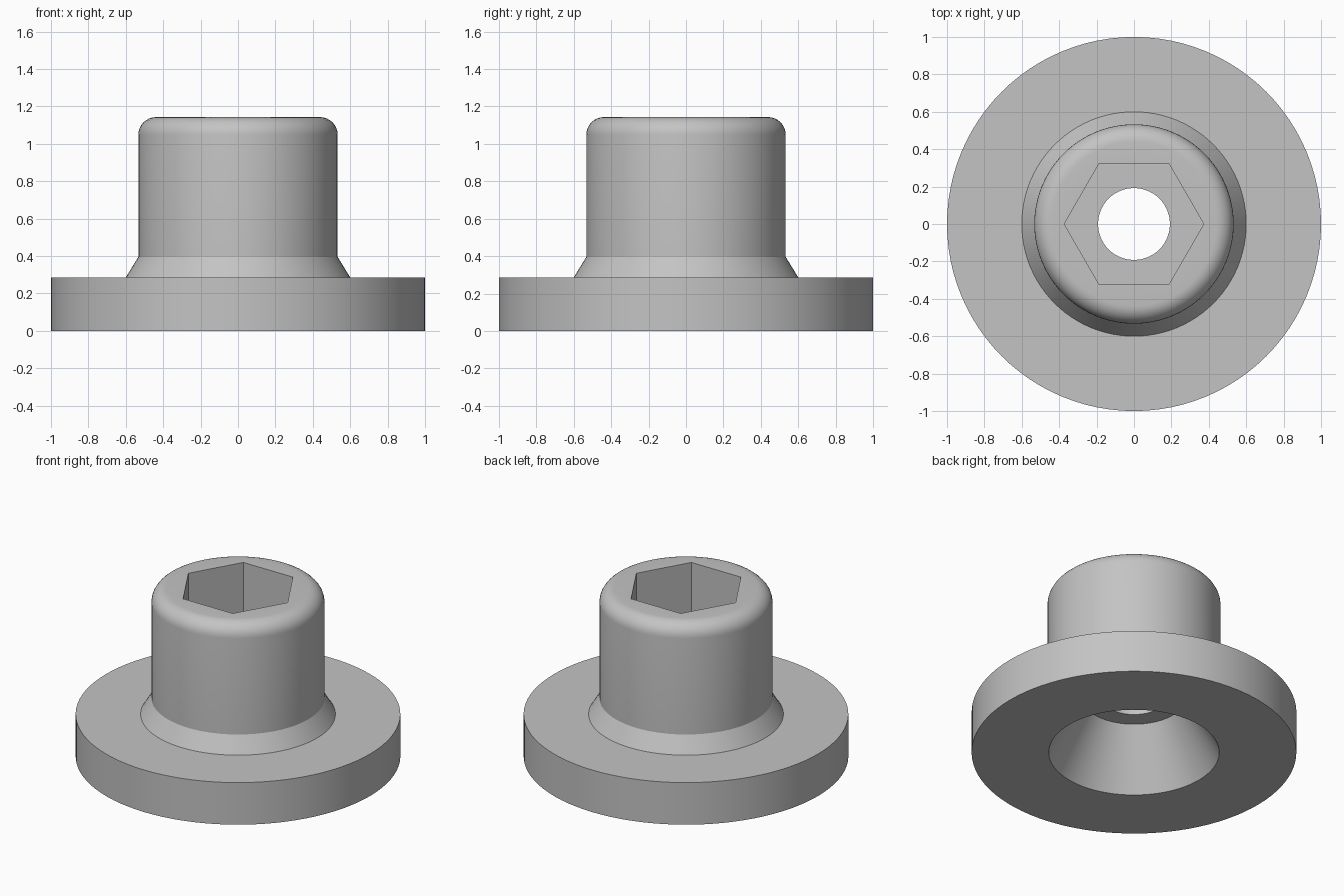
import bpy
import bmesh
from math import cos, sin, pi, radians

cube = bpy.data.objects.get("Cube")
if cube:
    bpy.data.objects.remove(cube, do_unlink=True)

SEGMENTS = 96          # divisible by six, so the socket corners are exact
HEX_APOTHEM = 0.323
TOP, BODY_R, FILLET = 1.143, 0.533, 0.095

# Plain grey metal
metal = bpy.data.materials.new("grey metal")
metal.use_nodes = True
grey = (0.55, 0.55, 0.55, 1)
metal.diffuse_color = grey
metal.node_tree.nodes["Principled BSDF"].inputs["Base Color"].default_value = grey


def round_ring(r, z):
    return [(r * cos(a), r * sin(a), z)
            for a in (2 * pi * i / SEGMENTS for i in range(SEGMENTS))]


def hex_ring(apothem, z):
    """Hexagon with corners on the x axis, sampled at the same angles."""
    ring = []
    for i in range(SEGMENTS):
        a = 2 * pi * i / SEGMENTS
        r = apothem / cos(a % (pi / 3) - pi / 6)
        ring.append((r * cos(a), r * sin(a), z))
    return ring


# Flange, sloped collar and straight body
rings = [round_ring(r, z) for r, z in
         [(0.525, 0), (1, 0), (1, 0.286), (0.6, 0.286), (BODY_R, 0.395)]]

# Rounded top edge
for k in range(9):
    a = k * pi / 16
    rings.append(round_ring(BODY_R - FILLET + FILLET * cos(a),
                            TOP - FILLET + FILLET * sin(a)))

# Hexagonal socket
rings += [hex_ring(HEX_APOTHEM, TOP), hex_ring(HEX_APOTHEM, 0.57)]

# Through hole, and the shoulder above the conical recess underneath
rings += [round_ring(r, z) for r, z in [(0.192, 0.57), (0.192, 0.38), (0.312, 0.38)]]

# Skin neighbouring rings, closing the loop at the recess
bm = bmesh.new()
loops = [[bm.verts.new(co) for co in ring] for ring in rings]
for n, low in enumerate(loops):
    high = loops[(n + 1) % len(loops)]
    for i in range(SEGMENTS):
        j = (i + 1) % SEGMENTS
        bm.faces.new((low[i], low[j], high[j], high[i]))
bmesh.ops.recalc_face_normals(bm, faces=bm.faces)

mesh = bpy.data.meshes.new("flanged_bushing")
bm.to_mesh(mesh)
bm.free()
mesh.materials.append(metal)
bushing = bpy.data.objects.new("flanged_bushing", mesh)
bpy.context.collection.objects.link(bushing)

# Smooth curved walls with crisp edges
bpy.ops.object.select_all(action="DESELECT")
bushing.select_set(True)
bpy.context.view_layer.objects.active = bushing
bpy.ops.object.shade_smooth_by_angle(angle=radians(25))
